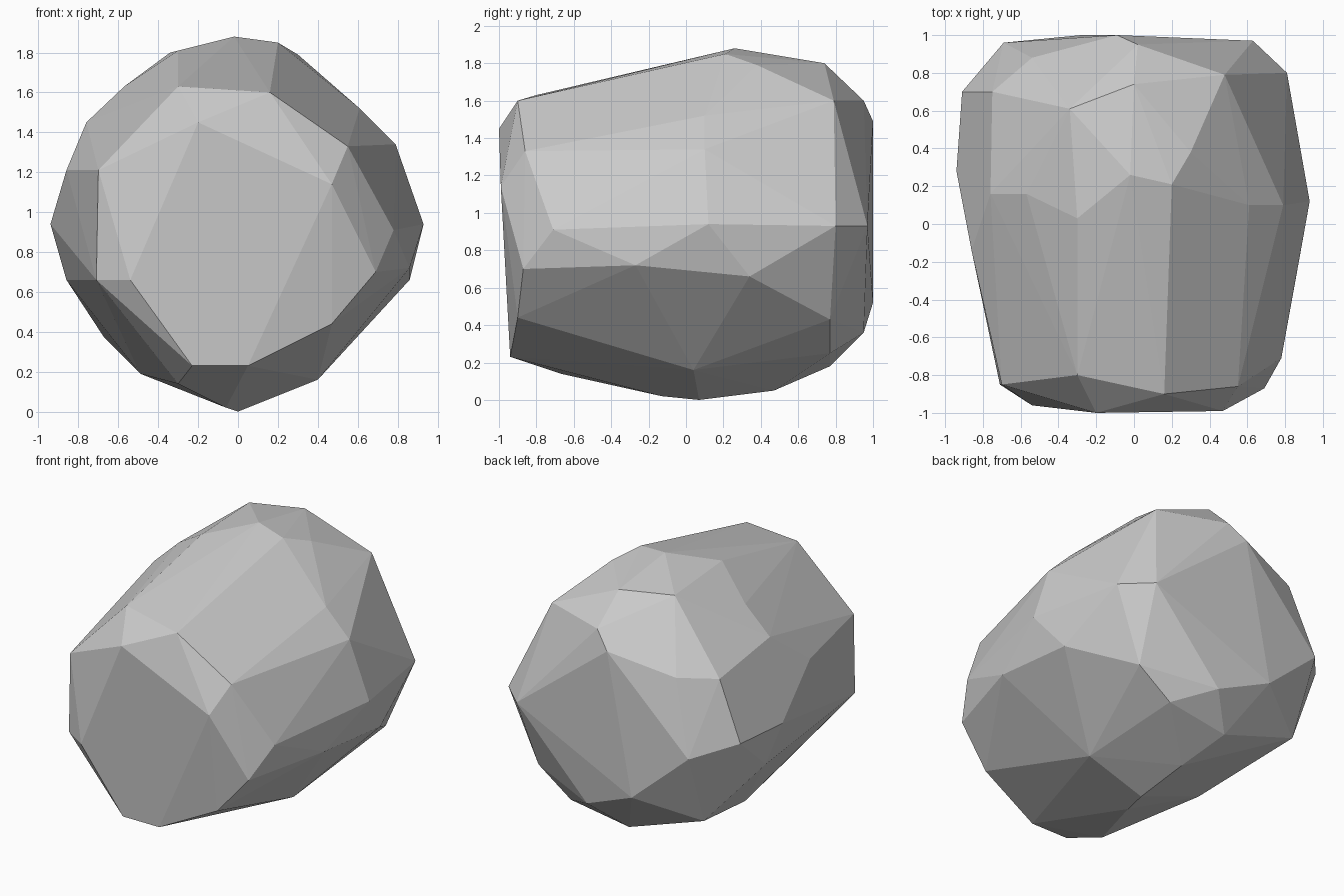
import bpy, bmesh, math

# Corner points of the faceted boulder, grouped by the region they shape
front = [(-.20, -1, 1.45), (.47, -.99, 1.14), (-.70, -.85, 1.21), (-.71, -.85, .66),
         (-.54, -.96, .66), (-.23, -.94, .23), (.05, -.94, .23), (.47, -.90, .44),
         (.69, -.87, .70), (.78, -.71, .91), (-.30, -.80, 1.63), (.16, -.90, 1.60),
         (.55, -.86, 1.33)]
top = [(-.02, .26, 1.88), (.20, .21, 1.85), (.30, .38, 1.79), (-.30, .03, 1.81),
       (-.34, .61, 1.80), (.00, .74, 1.80), (-.57, .16, 1.63), (-.76, .16, 1.45),
       (-.75, .70, 1.36), (.61, .10, 1.52), (.79, .10, 1.34), (.48, .79, 1.60)]
sides = [(.93, .12, .94), (.81, .80, .93), (.86, .34, .66), (.86, -.27, .72),
         (-.94, .28, .94), (-.91, .70, .95), (-.86, -.14, 1.21), (-.86, .35, .66)]
back = [(.02, .95, 1.60), (-.09, 1, 1.49), (.63, .97, .93), (-.69, .96, .88),
        (-.28, 1, .52), (.10, .95, .36), (-.54, .88, 1.38)]
base = [(-.67, .76, .37), (-.49, .05, .19), (-.30, -.67, .14), (-.06, -.13, .02),
        (0, .07, 0), (.40, .04, .16), (0, .47, .05), (-.10, .77, .18),
        (.35, .77, .25), (.60, .77, .43)]

# Boulder: shrink-wrap a hull round the corners, then merge nearly flat facets
bm = bmesh.new()
for p in front + top + sides + back + base:
    bm.verts.new(p)
bmesh.ops.convex_hull(bm, input=bm.verts[:])
loose = [v for v in bm.verts if not v.link_faces]
bmesh.ops.delete(bm, geom=loose, context='VERTS')
bmesh.ops.dissolve_limit(bm, angle_limit=math.radians(2), verts=bm.verts[:], edges=bm.edges[:])
bmesh.ops.recalc_face_normals(bm, faces=bm.faces[:])

mesh = bpy.data.meshes.new("boulder")
bm.to_mesh(mesh)
bm.free()
boulder = bpy.data.objects.new("boulder", mesh)
bpy.context.collection.objects.link(boulder)
